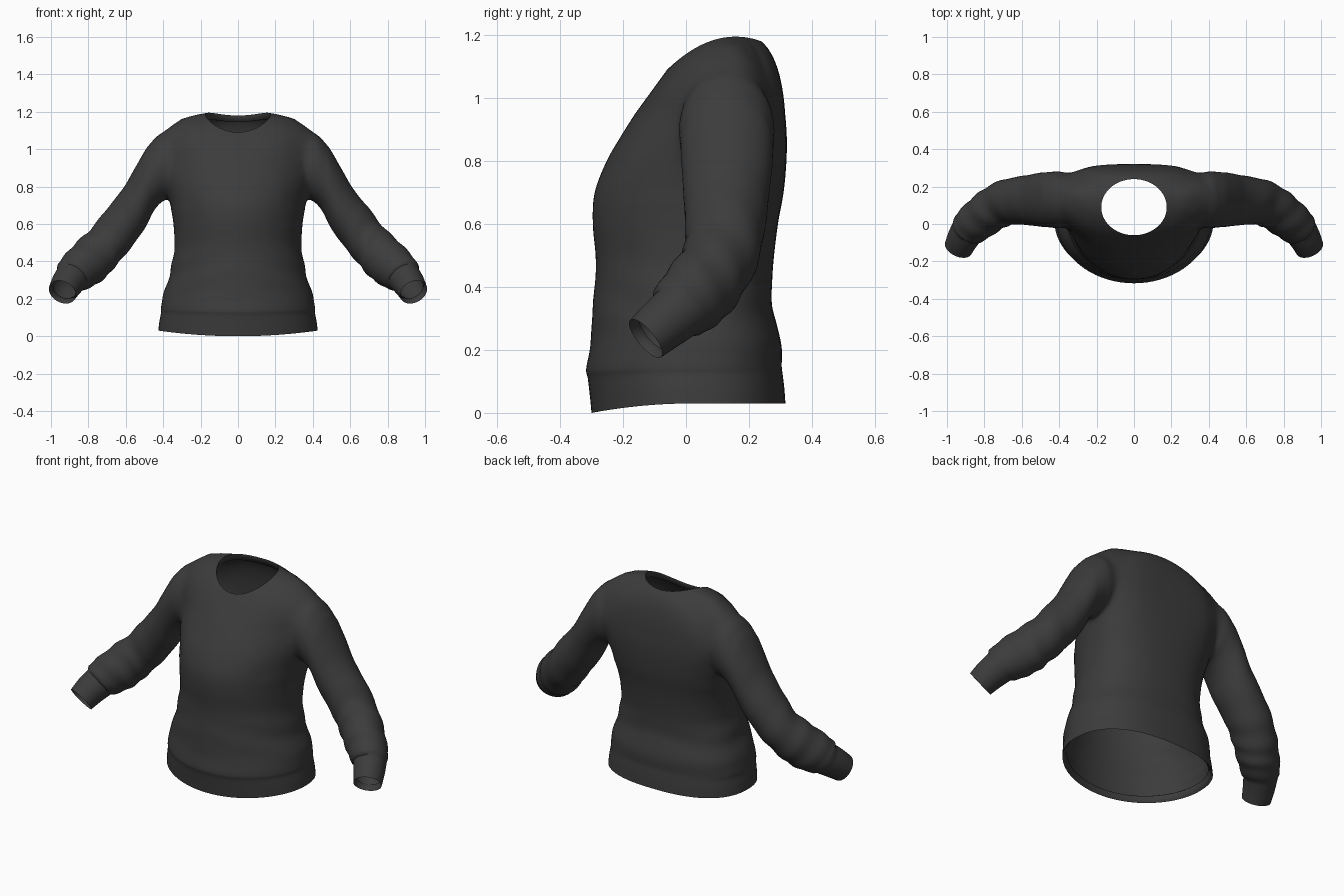
import bpy, bmesh, math
from mathutils import Vector

if "Cube" in bpy.data.objects:
    bpy.data.objects.remove(bpy.data.objects["Cube"])

fabric = bpy.data.materials.new("charcoal_knit")
fabric.diffuse_color = (0.045, 0.045, 0.045, 1)
fabric.use_nodes = True
fabric.node_tree.nodes["Principled BSDF"].inputs["Base Color"].default_value = fabric.diffuse_color
opening = bpy.data.materials.new("opening_helper")   # marks caps, removed later
N = 72


def spline(rows, steps):
    """Catmull-Rom through table rows."""
    out = []
    for i in range(len(rows) - 1):
        p = [rows[max(0, min(len(rows) - 1, i + k))] for k in (-1, 0, 1, 2)]
        for s in range(steps):
            t = s / steps
            out.append([0.5 * (2 * b + (c - a) * t + (2 * a - 5 * b + 4 * c - d) * t * t
                               + (3 * b - a - 3 * c + d) * t ** 3) for a, b, c, d in zip(*p)])
    return out + [list(rows[-1])]


def window(v, lo, hi):
    return math.sin(math.pi * (v - lo) / (hi - lo)) if lo < v < hi else 0.0


def loft(name, rings):
    """Closed tube whose end caps carry the helper material."""
    bm = bmesh.new()
    loops = [[bm.verts.new(p) for p in r] for r in rings]
    for a, b in zip(loops, loops[1:]):
        for i in range(len(a)):
            j = (i + 1) % len(a)
            bm.faces.new((a[i], a[j], b[j], b[i]))
    for lp in (loops[0], loops[-1]):
        c = bm.verts.new(sum((v.co for v in lp), Vector()) / len(lp))
        for i in range(len(lp)):
            bm.faces.new((lp[i], lp[(i + 1) % len(lp)], c)).material_index = 1
    bmesh.ops.recalc_face_normals(bm, faces=bm.faces)
    me = bpy.data.meshes.new(name)
    bm.to_mesh(me)
    bm.free()
    me.materials.append(fabric)
    me.materials.append(opening)
    ob = bpy.data.objects.new(name, me)
    bpy.context.collection.objects.link(ob)
    return ob


# Torso sections: z, half width, front y, back y, side y
body = [
    (0.00, 0.426, -0.300, 0.316, 0.02), (0.06, 0.420, -0.306, 0.312, 0.02),
    (0.11, 0.412, -0.312, 0.307, 0.02), (0.14, 0.412, -0.317, 0.304, 0.02),
    (0.21, 0.402, -0.304, 0.304, 0.02), (0.28, 0.380, -0.300, 0.288, 0.03),
    (0.36, 0.358, -0.294, 0.272, 0.03), (0.48, 0.340, -0.286, 0.278, 0.04),
    (0.60, 0.345, -0.296, 0.292, 0.06), (0.70, 0.362, -0.290, 0.310, 0.09),
    (0.80, 0.385, -0.252, 0.319, 0.11), (0.88, 0.398, -0.206, 0.320, 0.13),
    (0.95, 0.402, -0.162, 0.315, 0.14)]
rings = []
for z, hw, yf, yb, yc in spline(body, 4):
    ring = []
    for i in range(N):
        a = 2 * math.pi * i / N
        c, s = math.cos(a), math.sin(a)
        # flatter back, squarest at the shoulder blades
        p = 0.82 - 0.17 * min(1, max(0, (z - 0.5) / 0.4)) if s > 0 else 1.0
        x = hw * math.copysign(abs(c) ** p, c)
        y = yc + (yb - yc if s > 0 else yc - yf) * math.copysign(abs(s) ** p, s)
        # waist folds, slanting away from the centre
        k = 1 + 0.010 * window(z, 0.16, 0.55) * math.sin(45 * z + 9 * abs(x) + 2 * s) * (0.25 + 0.75 * abs(c))
        # hem dips at the front
        drop = max(0, 1 - z / 0.2) * (0.03 - 0.03 * max(0, -s) ** 2)
        ring.append(Vector((x * k, y * k, z + drop)))
    rings.append(ring)
# Hem turned to the inside
rings.insert(0, [Vector((p.x * 0.94, p.y * 0.94, p.z + 0.03)) for p in rings[0]])

# Yoke: curves from the chest ring up over the shoulders to the neckline
base, steps = rings[-1], 12
for n in range(1, steps + 1):
    t = n / steps
    ring = []
    for i in range(N):
        a = 2 * math.pi * i / N
        c, s = math.cos(a), math.sin(a)
        neck = Vector((0.175 * c, 0.09 + 0.15 * s, 1.185 + 0.045 * s - 0.05 * s * s))
        mid = (base[i] + neck) / 2
        out = Vector((base[i].x * (1.05 + 0.15 * c * c), base[i].y, mid.z + 0.085))
        ctrl = mid.lerp(out, max(c * c, 0.7 * max(0, s)))
        ring.append(base[i] * (1 - t) ** 2 + ctrl * 2 * t * (1 - t) + neck * t * t)
    rings.append(ring)
# Neckline facing
rings.append([p - Vector((0, 0, 0.035)) for p in rings[-1]])
sweater = loft("sweater", rings)

# Sleeve sections: centre xyz, half-height vector xyz, half width
arm = [
    (0.280, 0.14, 0.930, 0.00, 0.00, 0.120, 0.12),
    (0.375, 0.13, 0.913, 0.025, 0.00, 0.178, 0.152),
    (0.435, 0.13, 0.876, 0.037, 0.00, 0.154, 0.153),
    (0.500, 0.13, 0.785, 0.050, 0.00, 0.116, 0.144),
    (0.557, 0.127, 0.682, 0.055, 0.00, 0.112, 0.135),
    (0.645, 0.122, 0.567, 0.055, -0.01, 0.114, 0.125),
    (0.720, 0.100, 0.475, 0.052, -0.02, 0.107, 0.119),
    (0.782, 0.060, 0.412, 0.050, -0.04, 0.106, 0.114),
    (0.840, 0.015, 0.360, 0.052, -0.05, 0.092, 0.108),
    (0.880, -0.022, 0.325, 0.046, -0.05, 0.080, 0.099)]
cuff = [
    (0.888, -0.032, 0.315, 0.038, -0.042, 0.071, 0.090),
    (0.916, -0.080, 0.277, 0.034, -0.039, 0.067, 0.084),
    (0.939, -0.128, 0.236, 0.028, -0.037, 0.061, 0.077)]


def sleeve(side):
    rows = spline(arm, 6) + spline(cuff, 3)
    result = []
    for k, r in enumerate(rows):
        c, u = Vector(r[:3]), Vector(r[3:6])
        q = rows[min(k + 1, len(rows) - 1)], rows[max(k - 1, 0)]
        tangent = Vector(q[0][:3]) - Vector(q[1][:3])
        v = tangent.cross(u).normalized() * r[6]
        ring = []
        for i in range(48):
            a = 2 * math.pi * i / 48
            # bunched cloth around the elbow and forearm
            f = 1 + 0.03 * window(k, 24, 55) * math.sin(k * 0.85 + 2.2 * math.sin(a + 0.6 * side))
            p = c + (u * math.cos(a) + v * math.sin(a)) * f
            ring.append(Vector((p.x * side, p.y, p.z)))
        result.append(ring)
    # cuff edge turned to the inside
    end = sum(result[-1], Vector()) / 48
    back = Vector((-0.012 * side, 0.024, 0.02))
    result.append([end + (p - end) * 0.86 + back for p in result[-1]])
    return loft("sleeve", result)


# Join the sleeves to the torso
sleeves = [sleeve(1), sleeve(-1)]
for s in sleeves:
    m = sweater.modifiers.new("join", 'BOOLEAN')
    m.operation, m.solver, m.object = 'UNION', 'EXACT', s
dg = bpy.context.evaluated_depsgraph_get()
joined = bpy.data.meshes.new_from_object(sweater.evaluated_get(dg))
sweater.modifiers.clear()
sweater.data = joined
for s in sleeves:
    bpy.data.objects.remove(s)

# Open the neck, hem and cuffs, then soften the armholes
bm = bmesh.new()
bm.from_mesh(joined)
bmesh.ops.delete(bm, geom=[f for f in bm.faces if f.material_index == 1], context='FACES')
bmesh.ops.remove_doubles(bm, verts=bm.verts, dist=0.004)
armhole = [v for v in bm.verts if 0.25 < abs(v.co.x) < 0.48 and 0.68 < v.co.z < 1.16]
for _ in range(10):
    bmesh.ops.smooth_vert(bm, verts=armhole, factor=0.5,
                          use_axis_x=True, use_axis_y=True, use_axis_z=True)
bm.to_mesh(joined)
bm.free()
joined.materials.clear()
joined.materials.append(fabric)
bpy.data.materials.remove(opening)

# Cloth thickness
m = sweater.modifiers.new("thickness", 'SOLIDIFY')
m.thickness, m.offset = 0.008, -1
bpy.context.view_layer.objects.active = sweater
sweater.select_set(True)
bpy.ops.object.shade_smooth_by_angle(angle=math.radians(50))
